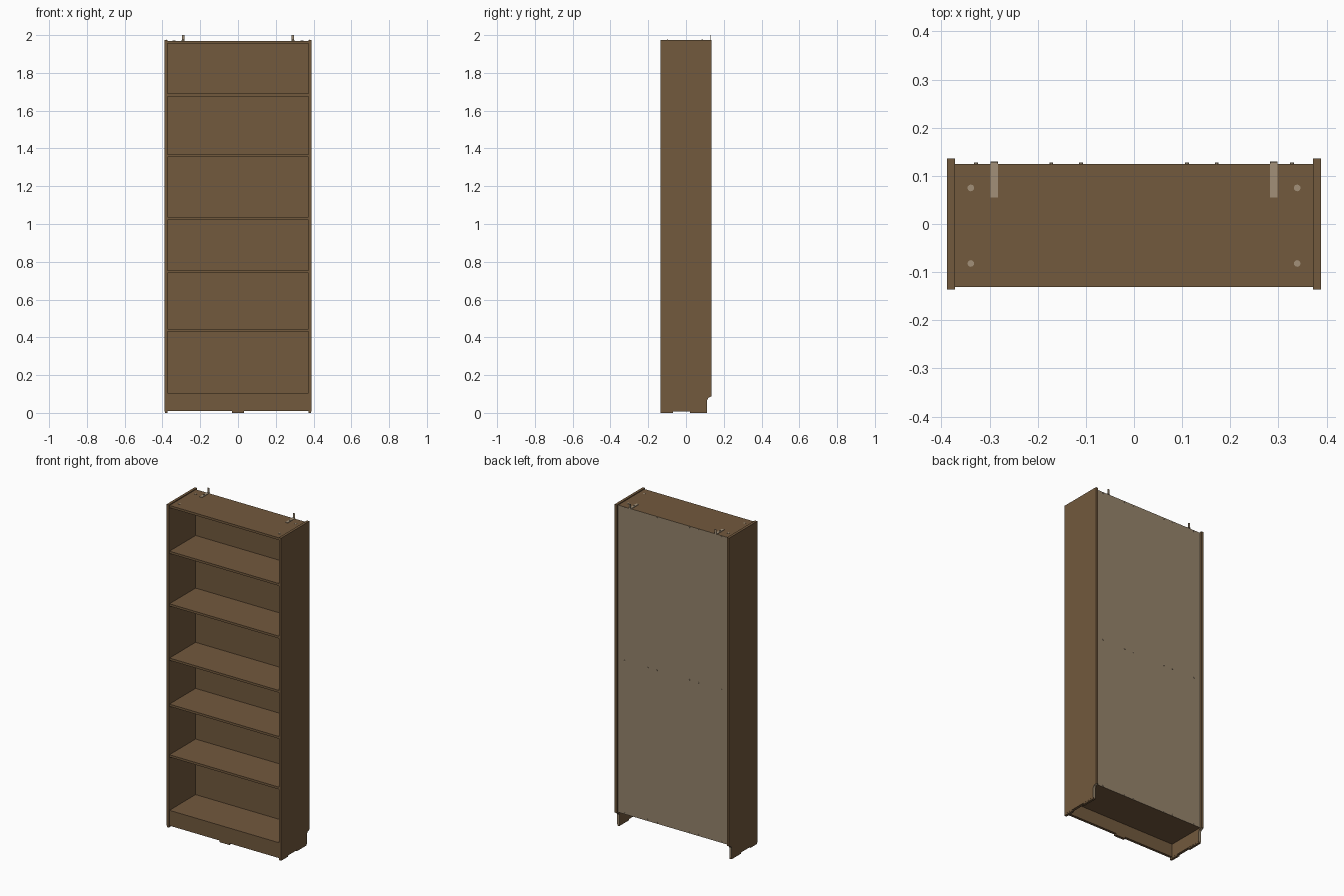
import bpy, bmesh, math
from mathutils import Matrix

if "Cube" in bpy.data.objects:
    bpy.data.objects.remove(bpy.data.objects["Cube"])


def material(name, rgb):
    m = bpy.data.materials.new(name)
    m.diffuse_color = (*rgb, 1)
    m.use_nodes = True
    m.node_tree.nodes["Principled BSDF"].inputs["Base Color"].default_value = m.diffuse_color
    return m


WOOD = material("brown_wood", (0.168, 0.100, 0.047))
TAN = material("raw_board", (0.305, 0.231, 0.150))
METAL = material("pale_metal", (0.36, 0.28, 0.19))


def finish(name, bm, *mats):
    bmesh.ops.recalc_face_normals(bm, faces=bm.faces)
    me = bpy.data.meshes.new(name)
    bm.to_mesh(me)
    bm.free()
    for m in mats:
        me.materials.append(m)
    ob = bpy.data.objects.new(name, me)
    bpy.context.collection.objects.link(ob)
    return ob


def box(name, x, y, z, *mats):
    """Box from (min, max) pairs."""
    bm = bmesh.new()
    bmesh.ops.create_cube(bm, size=1)
    for v in bm.verts:
        v.co = [(a + b) / 2 + c * (b - a) for (a, b), c in zip((x, y, z), v.co)]
    return finish(name, bm, *mats)


def disc(name, pos, r, depth, mat, axis="Z", sides=12):
    bm = bmesh.new()
    rot = Matrix.Rotation(math.pi / 2, 4, "X") if axis == "Y" else Matrix()
    bmesh.ops.create_cone(bm, cap_ends=True, segments=sides, radius1=r, radius2=r,
                          depth=depth, matrix=Matrix.Translation(pos) @ rot)
    return finish(name, bm, mat)


# Side panels, notched at the lower back to clear a skirting board
profile = [(-0.136, 0.008), (0.112, 0.008), (0.112, 0.068), (0.118, 0.08),
           (0.136, 0.088), (0.136, 1.975), (-0.136, 1.975)]
for s, side in ((-1, "left"), (1, "right")):
    bm = bmesh.new()
    f = bm.faces.new([bm.verts.new((s * 0.372, y, z)) for y, z in profile])
    ext = bmesh.ops.extrude_face_region(bm, geom=[f])["geom"]
    bmesh.ops.translate(bm, vec=(s * 0.016, 0, 0),
                        verts=[g for g in ext if isinstance(g, bmesh.types.BMVert)])
    ob = finish(side + "_side_panel", bm, WOOD, TAN)
    for p in ob.data.polygons:          # raw edge inside the notch
        if p.normal.y > 0.1 and p.center.z < 0.1:
            p.material_index = 1
    # Glides under the side panel
    for y in ((-0.136, -0.07), (0.02, 0.112)):
        box(side + "_glide", sorted((s * 0.373, s * 0.387)), y, (0, 0.008), WOOD)
    # Wall bracket: flat strap and upright tab
    box(side + "_bracket_strap", (s * 0.29 - 0.008, s * 0.29 + 0.008),
        (0.055, 0.13), (1.97, 1.973), METAL)
    box(side + "_bracket_tab", (s * 0.29 - 0.006, s * 0.29 + 0.006),
        (0.127, 0.13), (1.97, 2.0), METAL)
    disc(side + "_bracket_screw", (s * 0.29, 0.086, 1.974), 0.005, 0.004, METAL)
    # Cam fittings in the top and pins in the panel edge
    for y in (0.075, -0.082):
        disc(side + "_cam_fitting", (s * 0.339, y, 1.9705), 0.007, 0.002, METAL)
    disc(side + "_edge_pin", (s * 0.38, -0.098, 1.975), 0.002, 0.001, WOOD)

# Top, shelves and base
for name, z0, z1 in (("top_panel", 1.956, 1.97), ("shelf", 1.676, 1.69),
                     ("shelf", 1.354, 1.368), ("fixed_shelf", 1.022, 1.036),
                     ("shelf", 0.740, 0.754), ("shelf", 0.430, 0.444),
                     ("base_shelf", 0.090, 0.104)):
    box(name, (-0.372, 0.372), (-0.131, 0.122), (z0, z1), WOOD)
box("kick_board", (-0.372, 0.372), (-0.131, -0.115), (0.01, 0.09), WOOD)
box("kick_board_glide", (-0.033, 0.033), (-0.131, -0.115), (0, 0.01), WOOD)

# Back panel: finished inside, raw outside
back = box("back_panel", (-0.374, 0.374), (0.121, 0.125), (0.09, 1.97), WOOD, TAN)
for p in back.data.polygons:
    if p.normal.y > 0.5:
        p.material_index = 1

# Nails fixing the back panel to the fixed boards
for z in (0.097, 1.029, 1.963):
    for x in (0.328, 0.172, 0.11):
        for s in (-1, 1):
            disc("back_nail", (s * x, 0.126, z), 0.004, 0.003, METAL, "Y", 8)
